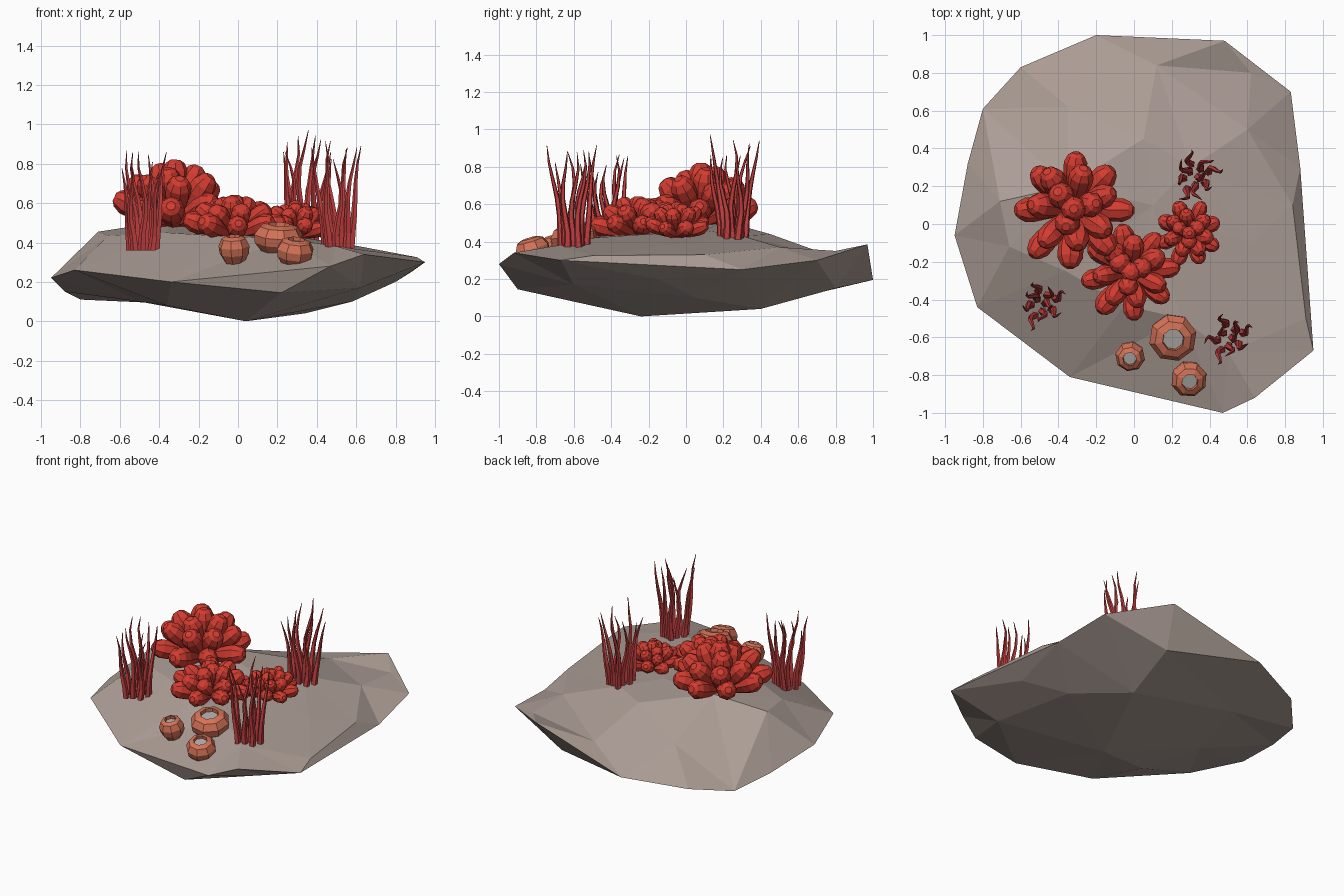
import bpy, bmesh, math, random
from mathutils import Vector
from mathutils.geometry import delaunay_2d_cdt

if "Cube" in bpy.data.objects:
    bpy.data.objects.remove(bpy.data.objects["Cube"])

random.seed(7)


def material(name, r, g, b):
    m = bpy.data.materials.new(name)
    m.diffuse_color = (r, g, b, 1)
    m.use_nodes = True
    m.node_tree.nodes["Principled BSDF"].inputs["Base Color"].default_value = m.diffuse_color
    return m


ROCK = material("warm grey rock", 0.41, 0.335, 0.30)
CORAL = material("bright red coral", 0.65, 0.045, 0.03)
FROND = material("deep red frond", 0.54, 0.05, 0.05)
CUP = material("salmon cup", 0.66, 0.17, 0.095)
CORE = material("pale grey core", 0.42, 0.40, 0.38)


def finish(bm, name, mat):
    bmesh.ops.recalc_face_normals(bm, faces=bm.faces)
    me = bpy.data.meshes.new(name)
    bm.to_mesh(me)
    bm.free()
    me.materials.append(mat)
    ob = bpy.data.objects.new(name, me)
    bpy.context.collection.objects.link(ob)
    return ob


def tube(bm, path, radii, axis, sides, cap=True):
    """Loft rings of given radii along a path, all square to one axis."""
    q = Vector(axis).to_track_quat('Z', 'Y')
    rings = []
    for p, r in zip(path, radii):
        rings.append([bm.verts.new(Vector(p) + q @ Vector((
            r * math.cos(2 * math.pi * k / sides),
            r * math.sin(2 * math.pi * k / sides), 0))) for k in range(sides)])
    for a, b in zip(rings, rings[1:]):
        for k in range(sides):
            n = (k + 1) % sides
            bm.faces.new((a[k], a[n], b[n], b[k]))
    if cap:
        bm.faces.new(rings[0])
        bm.faces.new(rings[-1])


# Rock: shared rim, triangulated crown above and keel below
rim = [(-.20, 1.0, .195), (.48, .97, .385), (.83, .70, .30), (.88, .30, .25),
       (.95, -.67, .30), (.64, -.92, .34), (.47, -1.0, .28), (-.34, -.81, .20),
       (-.83, -.44, .26), (-.95, -.06, .22), (-.88, .32, .15), (-.80, .61, .11),
       (-.60, .83, .155)]
crown = [(-.71, .12, .455), (-.66, -.12, .435), (-.35, .20, .51), (-.36, -.25, .45),
         (-.05, -.43, .43), (.25, -.50, .42), (.50, -.68, .38), (.10, .10, .46),
         (.30, .30, .43), (.05, .45, .44), (.62, -.10, .38), (.60, .50, .37),
         (.12, .84, .30), (-.35, .62, .32), (.84, .10, .33), (.91, -.50, .325),
         (.62, .80, .35)]
keel = [(.04, -.24, 0), (.34, .40, .04), (.58, .05, .10), (.22, -.90, .145),
        (-.50, .05, .10), (-.36, -.35, .08), (.80, -.15, .20), (.40, .80, .15),
        (-.35, .55, .09), (.62, -.60, .17)]
bm = bmesh.new()
n = len(rim)
rim_verts = [bm.verts.new(p) for p in rim]
for inner in (crown, keel):
    verts = rim_verts + [bm.verts.new(p) for p in inner]
    flat = [Vector(p[:2]) for p in rim + inner]
    out = delaunay_2d_cdt(flat, [(i, (i + 1) % n) for i in range(n)], [], 1, 1e-5)
    for f in out[2]:
        bm.faces.new([verts[out[3][i][0]] for i in f])
finish(bm, "rock", ROCK)


# Lobed corals: rings of plump blunt fingers spreading from one root
def lobed_coral(name, root, reach, height, width, turn):
    bm = bmesh.new()
    for count, elev, step in ((8, 22, 0), (7, 48, 22), (3, 70, 10), (1, 89, 0)):
        for k in range(count):
            az = math.radians(turn + step + 360 * k / count + random.uniform(-4, 4))
            el = math.radians(elev + (random.uniform(-5, 5) if count > 1 else 0))
            tip = Vector((reach * math.cos(el) * math.cos(az),
                          reach * math.cos(el) * math.sin(az),
                          height * math.sin(el))) * random.uniform(.95, 1.05)
            w = width * random.uniform(.93, 1.05)
            path = [Vector(root) + tip * t for t in (.1, .45, .66, .83, .95, 1.0)]
            tube(bm, path, [w * s for s in (.5, .8, 1, 1, .7, .35)], tip, 8)
    finish(bm, name, CORAL)


lobed_coral("large_coral", (-.325, .08, .49), .335, .315, .066, 0)
lobed_coral("middle_coral", (-.02, -.255, .43), .275, .215, .056, 8)
lobed_coral("small_coral", (.29, -.05, .43), .19, .18, .041, 20)


# Frond tufts: thin wavy tapering blades
def frond_tuft(name, base, tall):
    bm = bmesh.new()
    for k in range(9):
        az = k * 2.4
        d = Vector((math.cos(az), math.sin(az), 0))
        side = Vector((-d.y, d.x, 0))
        start = Vector(base) + d * .08 * math.sqrt((k + .5) / 9)
        h = tall * random.uniform(.74, 1.0)
        lean = random.uniform(.03, .085)
        ph = random.uniform(0, 6.28)
        path, radii = [], []
        for i in range(7):
            t = i / 6
            wave = .028 * math.sin(ph + 6 * t) * t ** .6
            path.append(start + d * lean * t ** 1.3 + side * wave
                        + Vector((0, 0, h * t)))
            radii.append(.0205 * (1 - t) ** .75 + .0015)
        tube(bm, path, radii, (0, 0, 1), 5)
    finish(bm, name, FROND)


frond_tuft("left_frond_tuft", (-.49, -.42, .36), .51)
frond_tuft("right_frond_tuft", (.50, -.60, .36), .59)
frond_tuft("back_frond_tuft", (.32, .25, .41), .58)


# Cup corals: squat eight-sided shells with an open mouth and grey floor
def cup(name, centre, r, h, tilt):
    c, ax = Vector(centre), Vector(tilt).normalized()
    prof = [(.62, -.55), (.95, -.2), (1, .1), (.78, .4), (.46, .5), (.42, .2)]
    bm = bmesh.new()
    tube(bm, [c + ax * h * z for _, z in prof], [r * s for s, _ in prof], ax, 8, False)
    finish(bm, name, CUP)
    bm = bmesh.new()
    tube(bm, [c + ax * h * .3, c + ax * h * .34], [r * .44, r * .43], ax, 8)
    finish(bm, name + "_floor", CORE)


cup("large_cup", (.205, -.60, .425), .128, .14, (.05, -.2, 1))
cup("small_cup", (-.02, -.70, .37), .08, .13, (-.05, -.25, 1))
cup("front_cup", (.29, -.82, .355), .097, .13, (.1, -.3, 1))
